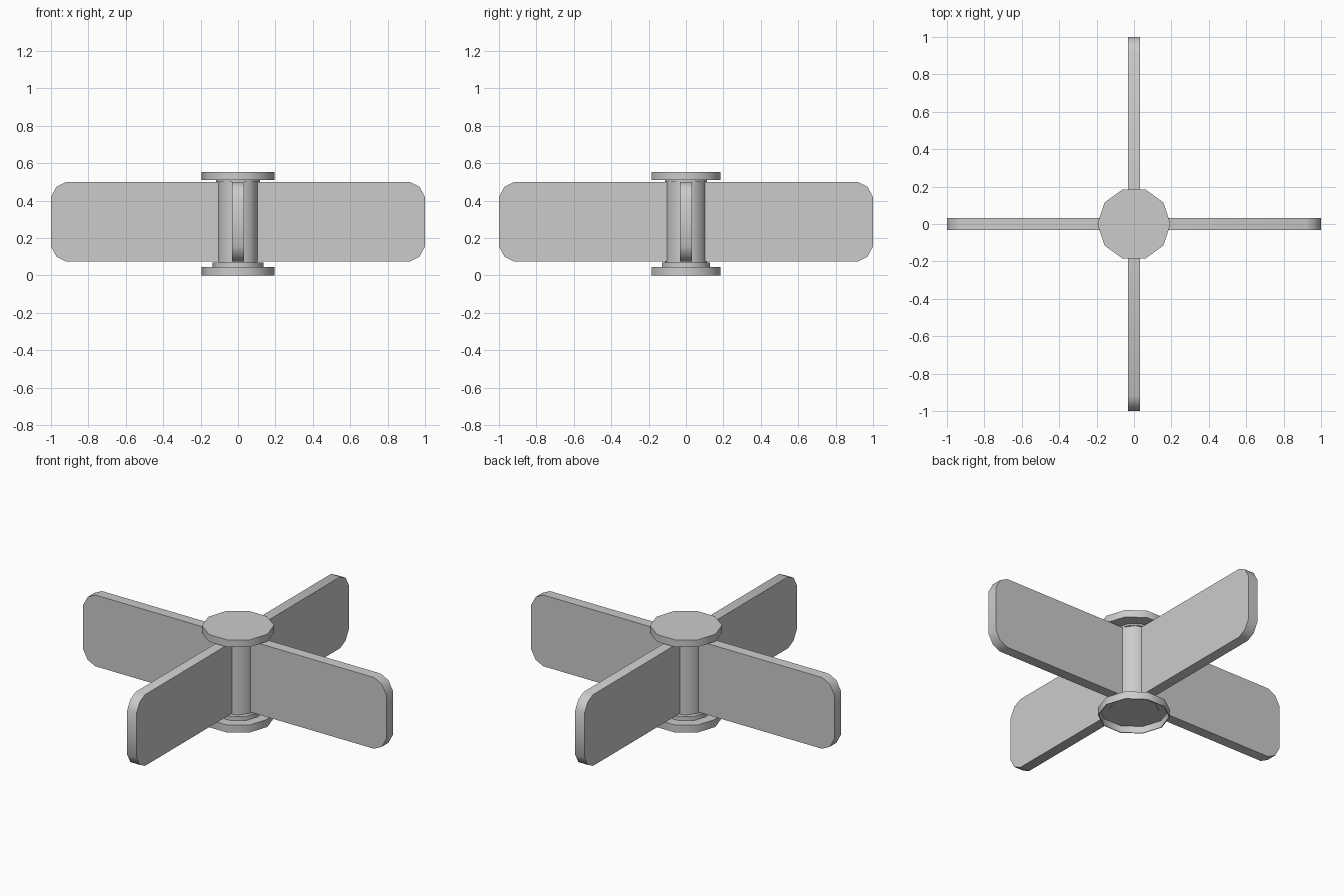
import bpy
import math

cube = bpy.data.objects.get("Cube")
if cube:
    bpy.data.objects.remove(cube, do_unlink=True)

grey = bpy.data.materials.new("light_grey")
grey.use_nodes = True
grey.diffuse_color = (0.6, 0.6, 0.6, 1)
grey.node_tree.nodes["Principled BSDF"].inputs["Base Color"].default_value = (0.6, 0.6, 0.6, 1)


def make_object(name, verts, faces, turn=0):
    """Mesh object with smooth rounded sides and sharp rims."""
    mesh = bpy.data.meshes.new(name)
    mesh.from_pydata(verts, [], faces)
    mesh.materials.append(grey)
    obj = bpy.data.objects.new(name, mesh)
    bpy.context.collection.objects.link(obj)
    obj.rotation_euler.z = turn
    bpy.ops.object.select_all(action='DESELECT')
    obj.select_set(True)
    bpy.context.view_layer.objects.active = obj
    bpy.ops.object.shade_smooth_by_angle(angle=math.radians(42))
    return obj


def lathe(name, profile, sides=10, turn=0):
    """Revolve a (radius, z) profile, listed bottom to top, and cap both ends."""
    verts = [(r * math.cos(math.tau * i / sides), r * math.sin(math.tau * i / sides), z)
             for r, z in profile for i in range(sides)]
    faces = [(k * sides + i, k * sides + (i + 1) % sides,
              (k + 1) * sides + (i + 1) % sides, (k + 1) * sides + i)
             for k in range(len(profile) - 1) for i in range(sides)]
    faces.append(tuple(reversed(range(sides))))
    faces.append(tuple(range(len(verts) - sides, len(verts))))
    return make_object(name, verts, faces, turn)


# Hub: hollow-bottomed base flange, collars, shaft and top cap
lathe("base_flange", [(0.19, 0.041), (0.19, 0), (0.195, 0), (0.195, 0.045)])
lathe("base_collar", [(0.135, 0.038), (0.135, 0.07)])
lathe("shaft", [(0.111, 0.06), (0.111, 0.52)], turn=math.pi / 10)
lathe("top_collar", [(0.118, 0.5), (0.118, 0.515)])
lathe("top_cap", [(0.195, 0.51), (0.195, 0.553)])

# Four flat paddles with rounded outer corners
outline = [(0.04, 0.075), (0.92, 0.075), (0.97, 0.1), (1, 0.155),
           (1, 0.42), (0.97, 0.475), (0.92, 0.5), (0.04, 0.5)]
count = len(outline)
half = 0.031
paddle_verts = [(x, y, z) for y in (-half, half) for x, z in outline]
paddle_faces = [tuple(range(count)), tuple(reversed(range(count, 2 * count)))]
paddle_faces += [(i, i + count, (i + 1) % count + count, (i + 1) % count) for i in range(count)]
for index, side in enumerate(("left", "back", "right", "front")):
    make_object(side + "_paddle", paddle_verts, paddle_faces, index * math.pi / 2)
